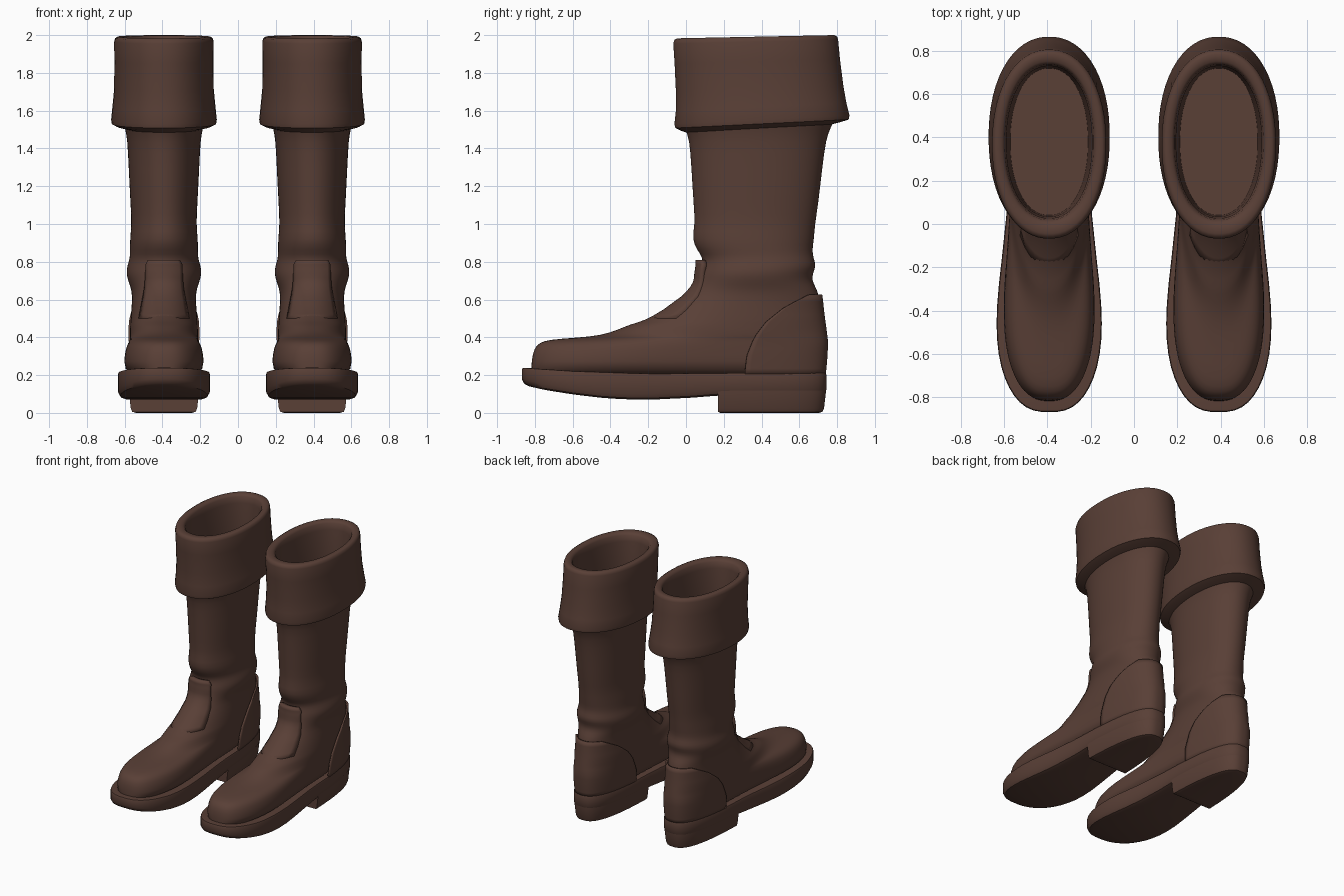
import bpy, math

CX = 0.392          # sideways centre of one boot
N = 56              # points per ring

leather = bpy.data.materials.new("dark_brown_leather")
leather.diffuse_color = (0.1, 0.05, 0.037, 1)


def interp(table, v):
    """Linear lookup in rows sorted by their first value."""
    if v <= table[0][0]:
        return table[0][1:]
    for a, b in zip(table, table[1:]):
        if v <= b[0]:
            t = (v - a[0]) / (b[0] - a[0])
            return [p + (q - p) * t for p, q in zip(a[1:], b[1:])]
    return table[-1][1:]


def width(y, toe, heel):
    """Half width blends from the toe value to the heel value."""
    t = min(1, max(0, (y + 0.75) / 0.95))
    return toe + (heel - toe) * t * t * (3 - 2 * t)


def ring(y0, y1, toe, heel, n, zf, limit=math.pi):
    """Rounded outline around the back centre; symmetric point i <-> last-i."""
    mid, half, pts = (y0 + y1) / 2, (y1 - y0) / 2, []
    for i in range(N):
        a = limit * (2 * (i + 0.5) / N - 1) if limit == math.pi else limit * (2 * i / (N - 1) - 1)
        c, s = math.cos(a), math.sin(a)
        y = mid + half * math.copysign(abs(c) ** (2 / n), c)
        x = width(y, toe, heel) * math.copysign(abs(s) ** (2 / n), s)
        pts.append((CX + x, y, zf(y)))
    return pts


def edge_angle(y, y0, y1, n):
    c = (y - (y0 + y1) / 2) / ((y1 - y0) / 2)
    c = min(0.999, max(-0.999, c))
    return math.acos(math.copysign(abs(c) ** (n / 2), c))


def loft(name, rings, closed=True, caps=(True, True), subsurf=0, thick=0, angle=38):
    """Skin the rings, cap with cross strips, mirror to the second boot."""
    m = len(rings[0])
    verts = [p for r in rings for p in r]
    faces = []
    for k in range(len(rings) - 1):
        for i in range(m if closed else m - 1):
            j = (i + 1) % m
            faces.append((k * m + i, k * m + j, (k + 1) * m + j, (k + 1) * m + i))
    for on, k in zip(caps, (0, len(rings) - 1)):
        for i in range(m // 2 - 1) if on else ():
            f = [k * m + q for q in (i, i + 1, m - 2 - i, m - 1 - i)]
            faces.append(f[::-1] if k == 0 else f)
    mesh = bpy.data.meshes.new(name)
    mesh.from_pydata(verts, [], faces)
    mesh.update()
    mesh.materials.append(leather)
    ob = bpy.data.objects.new(name, mesh)
    bpy.context.collection.objects.link(ob)
    bpy.ops.object.select_all(action='DESELECT')
    ob.select_set(True)
    bpy.context.view_layer.objects.active = ob
    bpy.ops.object.shade_smooth_by_angle(angle=math.radians(angle))
    if thick:
        mod = ob.modifiers.new("thickness", 'SOLIDIFY')
        mod.thickness, mod.offset = thick, -1
    if subsurf:
        ob.modifiers.new("smooth", 'SUBSURF').levels = subsurf
        ob.modifiers["smooth"].render_levels = subsurf
    ob.modifiers.new("pair", 'MIRROR').use_mirror_merge = False
    return ob


# Foot and shaft: height, front y, back y, toe half width, heel half width, roundness
BODY = [
    (0.18, -0.82, 0.72, 0.245, 0.170, 2.6), (0.28, -0.82, 0.73, 0.245, 0.178, 2.6),
    (0.34, -0.805, 0.733, 0.230, 0.180, 2.6), (0.37, -0.78, 0.735, 0.210, 0.180, 2.6),
    (0.388, -0.73, 0.733, 0.180, 0.180, 2.5), (0.398, -0.58, 0.73, 0.165, 0.180, 2.4),
    (0.41, -0.45, 0.73, 0.155, 0.180, 2.3), (0.44, -0.36, 0.727, 0.150, 0.180, 2.2),
    (0.470, -0.295, 0.722, 0.150, 0.178, 2.2), (0.485, -0.225, 0.720, 0.150, 0.177, 2.2),
    (0.55, -0.11, 0.712, 0.150, 0.172, 2.1), (0.62, -0.01, 0.705, 0.150, 0.168, 2.1),
    (0.66, 0.03, 0.69, 0.150, 0.175, 2.1), (0.70, 0.06, 0.667, 0.150, 0.190, 2.1),
    (0.74, 0.07, 0.672, 0.150, 0.200, 2.1), (0.78, 0.085, 0.69, 0.150, 0.194, 2.1),
    (0.82, 0.09, 0.675, 0.150, 0.180, 2.1), (0.86, 0.06, 0.668, 0.150, 0.180, 2.1),
    (0.92, 0.03, 0.678, 0.150, 0.180, 2.1), (1.0, 0.048, 0.683, 0.150, 0.171, 2.1),
    (1.1, 0.040, 0.70, 0.150, 0.177, 2.1), (1.3, 0.028, 0.722, 0.150, 0.187, 2.1),
    (1.45, 0.018, 0.742, 0.150, 0.194, 2.1), (1.50, -0.005, 0.762, 0.150, 0.205, 2.1),
    (1.56, -0.03, 0.79, 0.150, 0.22, 2.1)]
loft("foot_and_shaft", [ring(*r[1:], lambda y, z=r[0]: z) for r in BODY],
     caps=(True, False), subsurf=1, angle=180)

# Heel counter: thin raised panel around the back of the foot
COUNTER = [(0.20, 0.31), (0.30, 0.32), (0.40, 0.36), (0.48, 0.42), (0.56, 0.52), (0.625, 0.645)]
rows = []
for k in range(13):
    z = 0.2 + 0.425 * k / 12
    y0, y1, toe, heel, n = interp(BODY, z)
    y1, heel = y1 + 0.006, heel + 0.006
    rows.append(ring(y0, y1, toe + 0.006, heel, n, lambda y, z=z: z,
                     edge_angle(interp(COUNTER, z)[0], y0, y1, n)))
loft("heel_counter", rows, closed=False, caps=(False, False), thick=0.012)

# Tongue: tab standing up in front of the ankle, flaring onto the instep
TONGUE = [(0.50, 0.135, 0.0), (0.58, 0.120, 0.008), (0.66, 0.105, 0.012),
          (0.72, 0.100, 0.022), (0.79, 0.098, 0.036), (0.81, 0.085, 0.038)]
rows = []
for k in range(14):
    z = 0.5 + 0.31 * k / 13
    y0, y1, toe, heel, n = interp(BODY, z)
    hw, out = interp(TONGUE, z)
    row = []
    for i in range(13):
        x = hw * (i / 6 - 1)
        y = (y0 + y1) / 2 - (y1 - y0) / 2 * (1 - abs(x / heel) ** n) ** (1 / n)
        row.append((CX + x, y - out, z))
    rows.append(row)
loft("tongue", rows, closed=False, caps=(False, False), thick=0.04)

# Sole: welt with a rockered underside
UNDER = [(-0.87, 0.15), (-0.75, 0.122), (-0.6, 0.098), (-0.45, 0.080), (-0.3, 0.070),
         (-0.1, 0.072), (0.1, 0.085), (0.2, 0.095), (0.74, 0.095)]
TOP = [(-0.87, 0.24), (-0.6, 0.222), (-0.2, 0.208), (0.2, 0.212), (0.74, 0.212)]


def sole_ring(inset, height, limit=math.pi):
    return ring(-0.87 + inset, 0.745 - inset, 0.277 - inset, 0.192 - inset, 2.7, height, limit)


loft("sole", [
    sole_ring(0.035, lambda y: interp(UNDER, y)[0]),
    sole_ring(0.012, lambda y: interp(UNDER, y)[0] + 0.008),
    sole_ring(0.0, lambda y: interp(UNDER, y)[0] + 0.03),
    sole_ring(0.0, lambda y: interp(TOP, y)[0] - 0.012),
    sole_ring(0.004, lambda y: interp(TOP, y)[0] - 0.002),
    sole_ring(0.014, lambda y: interp(TOP, y)[0])])

# Heel block: rounded at the back, straight across the front
rows = []
for inset, z in ((0.04, 0.0), (0.022, 0.006), (0.014, 0.025), (0.004, 0.11), (0.002, 0.18)):
    front = 0.17 + (0.012 if z < 0.004 else 0)
    rows.append(sole_ring(inset, lambda y, z=z: z,
                          edge_angle(front, -0.87 + inset, 0.745 - inset, 2.7)))
loft("heel", rows)

# Folded cuff: underside, outer wall, rim and lining; the hem rises to the back
CUFF = [  # height, rise to back, front y, back y, half width
    (1.485, 0.04, 0.0, 0.76, 0.20), (1.495, 0.045, -0.03, 0.82, 0.25),
    (1.508, 0.045, -0.057, 0.862, 0.276), (1.53, 0.045, -0.062, 0.866, 0.280),
    (1.60, 0.04, -0.054, 0.850, 0.273), (1.70, 0.03, -0.054, 0.834, 0.264),
    (1.85, 0.02, -0.061, 0.816, 0.263), (1.955, 0.02, -0.068, 0.806, 0.264),
    (1.975, 0.018, -0.062, 0.800, 0.258), (1.983, 0.017, -0.045, 0.785, 0.245),
    (1.980, 0.017, 0.0, 0.752, 0.218), (1.965, 0.017, 0.018, 0.738, 0.206),
    (1.92, 0.015, 0.026, 0.730, 0.198), (1.70, 0.01, 0.034, 0.726, 0.190),
    (1.45, 0.0, 0.04, 0.72, 0.180)]
loft("cuff", [ring(y0, y1, w, w, 2.15,
                   lambda y, z=z, s=s, a=y0, b=y1: z + s * (y - a) / (b - a))
              for z, s, y0, y1, w in CUFF], caps=(False, True), angle=50)
